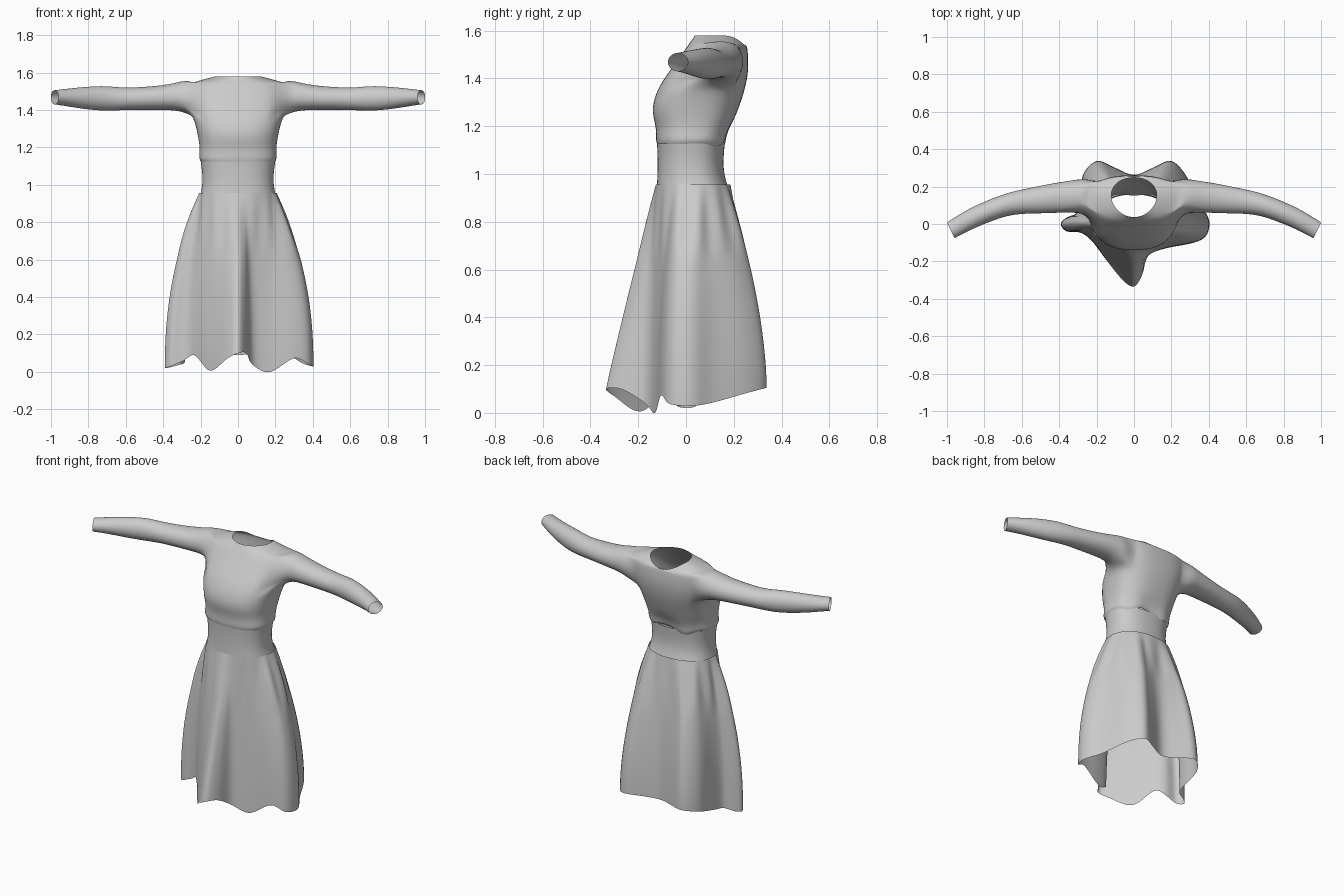
import bpy, bmesh, math

if "Cube" in bpy.data.objects:
    bpy.data.objects.remove(bpy.data.objects["Cube"])

N = 40  # columns around the torso


def finish(name, bm, levels=1):
    bmesh.ops.recalc_face_normals(bm, faces=bm.faces)
    me = bpy.data.meshes.new(name)
    bm.to_mesh(me)
    bm.free()
    ob = bpy.data.objects.new(name, me)
    bpy.context.collection.objects.link(ob)
    for p in me.polygons:
        p.use_smooth = True
    mod = ob.modifiers.new("smooth", 'SUBSURF')
    mod.levels = mod.render_levels = levels
    return ob


def spow(v, p):
    return math.copysign(abs(v) ** p, v)


def oval(a, hw, yf, yb, p=0.85):
    return hw * spow(math.cos(a), p), (yf + yb) / 2 + (yb - yf) / 2 * spow(math.sin(a), p)


def catmull(pts, i, t):
    n = len(pts)
    return [0.5 * (2 * b + (c - a) * t + (2 * a - 5 * b + 4 * c - d) * t * t
                   + (3 * b - a - 3 * c + d) * t ** 3)
            for a, b, c, d in zip(*[pts[(i + k) % n] for k in (-1, 0, 1, 2)])]


def stitch(bm, r0, r1, skip=lambda c: False):
    n = len(r0)
    for c in range(n):
        if not skip(c):
            bm.faces.new((r0[c], r0[(c + 1) % n], r1[(c + 1) % n], r1[c]))


# Bodice: rings of z, half width, front y, back y
rings = [(1.125, .199, -.122, .160), (1.14, .209, -.126, .170), (1.165, .206, -.125, .172),
         (1.20, .205, -.127, .188), (1.24, .211, -.138, .207), (1.28, .218, -.141, .222),
         (1.325, .229, -.130, .238), (1.365, .242, -.112, .249), (1.405, .250, -.088, .257),
         (1.45, .252, -.055, .262), (1.50, .250, -.018, .260), (1.544, .245, .012, .256),
         (1.558, .205, .022, .254), (1.570, .160, .032, .251), (1.580, .122, .037, .248)]
LOW, HIGH, HALF = 7, 11, 5  # armhole rows and half its column count
bm = bmesh.new()
grid = []
for r, (z, hw, yf, yb) in enumerate(rings):
    row = []
    for c in range(N):
        a = math.tau * c / N
        x, y = oval(a, hw, yf, yb, 0.78 if r < 12 else 0.95)
        back = max(0, math.sin(a))
        # wrinkles gathered at the back of the waist
        w = back * max(0, 1 - r / 4)
        # neckline dips at the back and narrows to a U at the front
        n = max(0, (r - 10) / 4)
        z2 = z + .016 * w * math.sin(5 * a + 1) - .045 * n * back ** 2.5
        x *= 1 - .13 * n * n * max(0, -math.sin(a)) + .06 * n * back
        row.append(bm.verts.new((x, y + .008 * w * math.sin(7 * a), z2)))
    grid.append(row)


def in_armhole(c):
    return any((c - s + HALF) % N < 2 * HALF for s in (0, N // 2))


for r in range(len(rings) - 1):
    stitch(bm, grid[r], grid[r + 1], lambda c: LOW <= r < HIGH and in_armhole(c))

# Sleeves, grown from the armholes: x, centre y, centre z, half depth, half height
arm = [(.265, .150, 1.468, .100, .090), (.31, .148, 1.473, .092, .080), (.36, .145, 1.469, .087, .070),
       (.44, .137, 1.464, .080, .064), (.54, .125, 1.461, .071, .060), (.62, .117, 1.459, .063, .060),
       (.70, .098, 1.462, .058, .067), (.77, .072, 1.463, .056, .064), (.85, .038, 1.465, .054, .056),
       (.92, .002, 1.467, .050, .046), (.98, -.034, 1.468, .047, .038)]
for side in (1, -1):
    def v(r, c):
        return grid[r][(c if side > 0 else N // 2 - c) % N]
    loop = [v(LOW, c) for c in range(-HALF, HALF)] + [v(r, HALF) for r in range(LOW, HIGH)]
    loop += [v(HIGH, c) for c in range(HALF, -HALF, -1)] + [v(r, -HALF) for r in range(HIGH, LOW, -1)]
    angles = [math.atan2((p.co.z - 1.455) / .09, (p.co.y - .11) / .15) for p in loop]
    prev = loop
    for i, (x, y, z, d, h) in enumerate(arm):
        # each cross-section is tilted to follow the forward bend of the arm
        j, k = max(i - 1, 0), min(i + 1, len(arm) - 1)
        tilt = math.atan2(arm[j][1] - arm[k][1], arm[k][0] - arm[j][0])
        tilt *= min(1, i / 3) * .85
        n = len(angles)
        ring = []
        for m, a in enumerate(angles):
            u = -math.pi * .75 + math.tau * m / n
            diff = (u - a + math.pi) % math.tau - math.pi
            a += diff * min(1, i / 5)
            off = d * math.cos(a)
            ring.append(bm.verts.new((side * (x + off * math.sin(tilt)), y + off * math.cos(tilt),
                                      z + h * math.sin(a))))
        stitch(bm, prev, ring)
        prev = ring
finish("bodice_with_sleeves", bm)

# Waistband
bm = bmesh.new()
prev = None
for z, hw, yf, yb in [(.935, .205, -.123, .180), (.97, .196, -.121, .168), (1.01, .190, -.119, .158),
                      (1.06, .191, -.119, .157), (1.10, .196, -.120, .160), (1.132, .201, -.122, .163)]:
    row = [bm.verts.new((*oval(math.tau * c / N, hw, yf, yb), z)) for c in range(N)]
    if prev:
        stitch(bm, prev, row)
    prev = row
finish("waistband", bm)

# Skirt: hem outline with deep folds (x, y, z), blended up to the gathered waist
hem = [(.402, -.02, .03), (.395, .04, .03), (.345, .12, .045), (.278, .26, .085), (.20, .338, .105),
       (.11, .305, .10), (0, .262, .09), (-.11, .305, .10), (-.20, .338, .105), (-.275, .26, .085),
       (-.285, .13, .05), (-.305, .06, .04), (-.36, .035, .025), (-.392, 0, .02), (-.36, -.04, .03),
       (-.29, -.045, .06), (-.23, -.085, .09), (-.15, -.19, .003), (-.06, -.30, .07),
       (0, -.335, .10), (.045, -.27, .10), (.075, -.17, .04), (.17, -.130, -.003),
       (.30, -.105, .075), (.375, -.075, .04)]
SUB, ROWS = 4, 24
bm = bmesh.new()
cols = [catmull(hem, i, s / SUB) for i in range(len(hem)) for s in range(SUB)]
prev = None
for r in range(ROWS + 1):
    s = r / ROWS
    row = []
    for hx, hy, hz in cols:
        a = math.atan2((hy - .02) / .33, hx / .40)
        wx, wy = oval(a, .207, -.126, .186, 0.9)
        gather = 1 + .025 * math.sin(14 * a) * math.sin(math.pi * min(1, s * 2.5 + .08))
        # sides flare early, the back less so, the front falls straight
        sn = math.sin(a)
        q = 1.05 + 1.15 * min(1, max(0, sn + 1) * 1.3) - .55 * max(0, sn)
        f = 1 - (1 - s) ** q
        x, y = wx + (hx - wx) * f, wy + (hy - wy) * f
        row.append(bm.verts.new((x * gather, y * gather, .955 + (hz - .955) * s)))
    if prev:
        stitch(bm, prev, row)
    prev = row
finish("skirt", bm)
